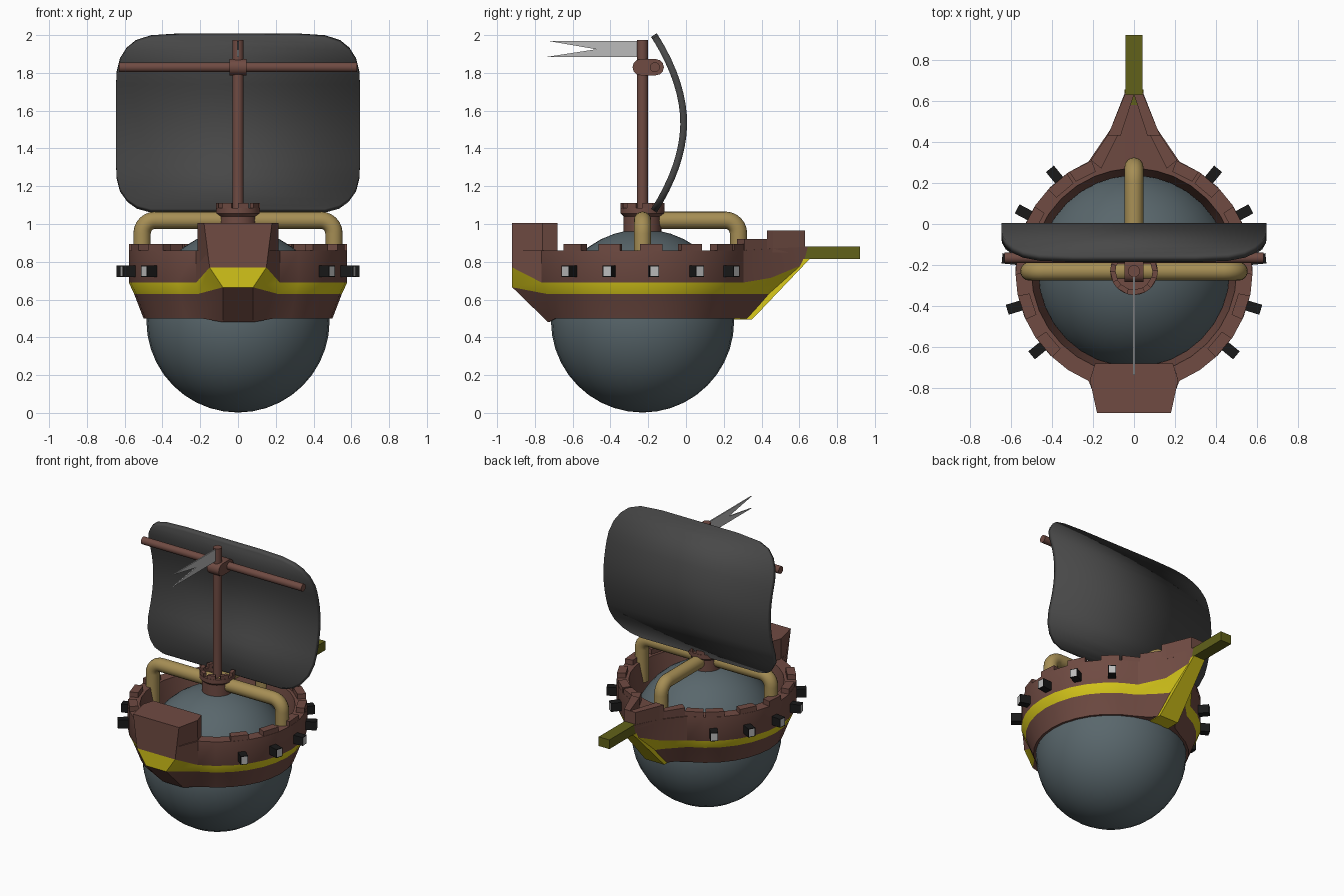
import bpy, bmesh, math
from mathutils import Vector, Matrix

if "Cube" in bpy.data.objects:
    bpy.data.objects.remove(bpy.data.objects["Cube"])

CY = -0.23  # y of the round hull's axis


def mat(name, r, g, b):
    m = bpy.data.materials.new(name)
    m.diffuse_color = (r, g, b, 1)
    m.use_nodes = True
    m.node_tree.nodes["Principled BSDF"].inputs["Base Color"].default_value = m.diffuse_color
    return m


BROWN = mat("brown", 0.16, 0.07, 0.055)
YELLOW = mat("yellow", 0.65, 0.55, 0.01)
OLIVE = mat("olive", 0.12, 0.12, 0.01)
TAN = mat("tan", 0.38, 0.27, 0.09)
SLATE = mat("slate", 0.1, 0.135, 0.15)
CLOTH = mat("dark_cloth", 0.065, 0.065, 0.065)
BLACK = mat("black", 0.01, 0.01, 0.01)
PALE = mat("pale", 0.5, 0.5, 0.5)


def finish(name, bm, mats, smooth=None):
    bmesh.ops.recalc_face_normals(bm, faces=bm.faces[:])
    me = bpy.data.meshes.new(name)
    bm.to_mesh(me)
    bm.free()
    ob = bpy.data.objects.new(name, me)
    bpy.context.collection.objects.link(ob)
    for m in mats:
        me.materials.append(m)
    if smooth:
        bpy.ops.object.select_all(action='DESELECT')
        ob.select_set(True)
        bpy.context.view_layer.objects.active = ob
        bpy.ops.object.shade_smooth_by_angle(angle=math.radians(smooth))
    return ob


def loft(bm, rows, cap=False, mats=None):
    vs = [[bm.verts.new(p) for p in r] for r in rows]
    n = len(rows[0])
    for k in range(len(vs) - 1):
        for i in range(n):
            j = (i + 1) % n
            f = bm.faces.new((vs[k][i], vs[k][j], vs[k + 1][j], vs[k + 1][i]))
            f.material_index = mats[k] if mats else 0
    if cap:
        bm.faces.new(vs[0])
        bm.faces.new(vs[-1])


def prism(bm, plan, z0, z1):
    loft(bm, [[(x, y, z) for x, y in plan] for z in (z0, z1)], True)


def polar(r, deg, z=None):
    a = math.radians(deg)
    p = (r * math.cos(a), CY + r * math.sin(a))
    return p if z is None else p + (z,)


def rod(name, p, q, r, m, seg=16):
    p, q = Vector(p), Vector(q)
    bm = bmesh.new()
    rot = (q - p).to_track_quat('Z', 'Y').to_matrix().to_4x4()
    bmesh.ops.create_cone(bm, cap_ends=True, segments=seg, radius1=r, radius2=r,
                          depth=(q - p).length, matrix=Matrix.Translation((p + q) / 2) @ rot)
    return finish(name, bm, [m], 40)


def sector(bm, r0, r1, a0, a1, z0, z1):
    prism(bm, [polar(r0, a0), polar(r1, a0), polar(r1, a1), polar(r0, a1)], z0, z1)


# balloon-like round body
bm = bmesh.new()
bmesh.ops.create_uvsphere(bm, u_segments=32, v_segments=20, radius=0.485,
                          matrix=Matrix.Translation((0, CY, 0.487)))
finish("round_body", bm, [SLATE], 60)

# hull: each column runs bottom-inner, bottom, band low, band top, rim, rim inner, deck inner
cols = [[polar(0.46, -80, 0.5), (0.08, -0.73, 0.48), (0.08, -0.92, 0.665), (0.15, -0.92, 0.77),
         (0.16, -0.92, 0.86), polar(0.5, -80, 0.86), polar(0.465, -80, 0.65)]]
for i in range(13):
    a = -67.5 + 11.25 * i
    cols.append([polar(0.46, a, 0.5), polar(0.5, a, 0.5), polar(0.55, a, 0.63), polar(0.578, a, 0.69),
                 polar(0.578, a, 0.86), polar(0.5, a, 0.86), polar(0.465, a, 0.65)])
cols.append([polar(0.46, 77, 0.5), (0.11, 0.28, 0.5), (0.1, 0.39, 0.63), (0.11, 0.45, 0.715),
             (0.115, 0.46, 0.87), polar(0.5, 77, 0.86), polar(0.465, 77, 0.65)])
cols.append([polar(0.46, 85, 0.5), (0.06, 0.34, 0.5), (0.045, 0.46, 0.63), (0.042, 0.62, 0.785),
             (0.04, 0.65, 0.88), polar(0.5, 85, 0.86), polar(0.465, 85, 0.65)])
cols += [[(-x, y, z) for x, y, z in c] for c in reversed(cols)]
bm = bmesh.new()
loft(bm, [list(r) for r in zip(*cols)], mats=[0, 0, 1, 0, 0, 0])
finish("hull", bm, [BROWN, YELLOW], 25)

# battlements around the hull rim, one above each gun port
bm = bmesh.new()
for side in (0, 1):
    for i in range(6):
        a = -50.6 + 11.25 + 22.5 * (i - 0.05) - 0.0
        if a > 68:
            a = 63
        if side:
            a = 180 - a
        sector(bm, 0.52, 0.577, a - 6, a + 6, 0.85, 0.895)
finish("hull_battlements", bm, [BROWN])

# raised stern block
bm = bmesh.new()
low = [(0.15, -0.92, 0.77), (0.215, -0.757, 0.70), (0.19, -0.68, 0.70)]
top = [(0.18, -0.92, 1.005), (0.215, -0.76, 1.005), (0.19, -0.68, 1.005)]
loft(bm, [r + [(-x, y, z) for x, y, z in reversed(r)] for r in (low, top)], True)
finish("stern_block", bm, [BROWN])

# stepped bulwarks at the bow
bm = bmesh.new()
for s in (1, -1):
    prism(bm, [(s * x, y) for x, y in [(0.21, 0.31), (0.13, 0.43), (0.08, 0.43), (0.16, 0.27)]], 0.85, 0.92)
    prism(bm, [(s * x, y) for x, y in [(0.13, 0.43), (0.115, 0.46), (0.045, 0.63),
                                       (0, 0.63), (0.065, 0.43)]], 0.85, 0.965)
finish("bow_bulwarks", bm, [BROWN])

# keel and bowsprit
keel = [(0.25, 0.495, 0.075), (0.35, 0.495, 0.075), (0.655, 0.815, 0.045), (0.58, 0.815, 0.045),
        (0.40, 0.63, 0.06)]
bm = bmesh.new()
loft(bm, [[(s * w, y, z) for y, z, w in keel] for s in (-1, 1)], True)
finish("keel", bm, [YELLOW])
bm = bmesh.new()
prism(bm, [(-0.042, 0.58), (0.042, 0.58), (0.042, 0.92), (-0.042, 0.92)], 0.815, 0.88)
finish("bowsprit", bm, [OLIVE])

# guns, five per side
for side in (0, 1):
    for i in range(5):
        a = -39.4 + 22.5 * i
        if side:
            a = 180 - a
        bm = bmesh.new()
        bmesh.ops.create_cube(bm, size=1, matrix=Matrix.Diagonal((0.13, 0.05, 0.06, 1)))
        face = max(bm.faces, key=lambda f: f.calc_center_median().x)
        bmesh.ops.inset_individual(bm, faces=[face], thickness=0.006)
        face.material_index = 1
        bm.transform(Matrix.Translation(polar(0.58, a, 0.75)) @ Matrix.Rotation(math.radians(a), 4, 'Z'))
        finish("gun", bm, [BLACK, PALE])


# bent pipes from the turret to the rim
def pipe(name, d, reach):
    d = Vector(d)
    o = Vector((0, CY, 1.02))
    pts = [o]
    for i in range(7):
        t = math.radians(15 * i)
        pts.append(o + d * (reach - 0.07 + 0.07 * math.sin(t)) + Vector((0, 0, -0.07 + 0.07 * math.cos(t))))
    pts.append(o + d * reach + Vector((0, 0, -0.3)))
    side = d.cross(Vector((0, 0, 1)))
    rows = []
    for i, p in enumerate(pts):
        t = math.radians(min(max(15 * (i - 1), 0), 90))
        up = d * math.sin(t) + Vector((0, 0, math.cos(t)))
        rows.append([p + 0.046 * (side * math.cos(k * math.pi / 8) + up * math.sin(k * math.pi / 8))
                     for k in range(16)])
    bm = bmesh.new()
    loft(bm, rows, True)
    finish(name, bm, [TAN], 40)


pipe("pipe_right", (1, 0, 0), 0.508)
pipe("pipe_left", (-1, 0, 0), 0.508)
pipe("pipe_bow", (0, 1, 0), 0.508)

# small turret at the mast foot
bm = bmesh.new()
rings = [(0.1, 0.93), (0.1, 1.04), (0.116, 1.055), (0.116, 1.085), (0.09, 1.085), (0.09, 1.05)]
loft(bm, [[polar(r, 15 * k, z) for k in range(24)] for r, z in rings], True)
for k in range(8):
    sector(bm, 0.09, 0.116, 45 * k, 45 * k + 28, 1.08, 1.11)
finish("turret", bm, [BROWN], 30)

# mast, yard and clamp
rod("mast", (0, CY, 1.0), (0, CY, 1.975), 0.029, BROWN)
rod("yard", (-0.63, -0.165, 1.83), (0.63, -0.165, 1.83), 0.026, BROWN)
bm = bmesh.new()
clamp = [(yc + 0.043 * math.cos(math.radians(a0 + 30 * k)), 1.83 + 0.043 * math.sin(math.radians(a0 + 30 * k)))
         for yc, a0 in ((-0.16, -90), (-0.24, 90)) for k in range(7)]
loft(bm, [[(x, y, z) for y, z in clamp] for x in (-0.046, 0.046)], True)
finish("yard_clamp", bm, [BROWN], 40)

# sail: half-widths by height, bellied forward
edge = [(2.0, 0.3), (1.99, 0.46), (1.965, 0.54), (1.925, 0.59), (1.87, 0.625), (1.8, 0.643)]
edge += [(1.8 - 0.055 * k, 0.645) for k in range(1, 10)]
edge += [(1.25, 0.643), (1.18, 0.625), (1.125, 0.585), (1.09, 0.535), (1.07, 0.46)]
bm = bmesh.new()
rows = []
for z, w in edge:
    y = -0.012 - 0.158 * abs((z - 1.535) / 0.465) ** 1.9
    rows.append([bm.verts.new((s * w, y, z)) for s in (-1, 1)])
for a, b in zip(rows, rows[1:]):
    bm.faces.new((a[0], a[1], b[1], b[0]))
sail = finish("sail", bm, [CLOTH], 30)
mod = sail.modifiers.new("thickness", 'SOLIDIFY')
mod.thickness = 0.036
mod.offset = 0

# swallow-tailed pennant
flag = [(-0.23, 1.97), (-0.735, 1.97), (-0.475, 1.925), (-0.735, 1.885), (-0.23, 1.885)]
bm = bmesh.new()
loft(bm, [[(x, y, z) for y, z in flag] for x in (-0.004, 0.004)], True)
finish("pennant", bm, [PALE])
